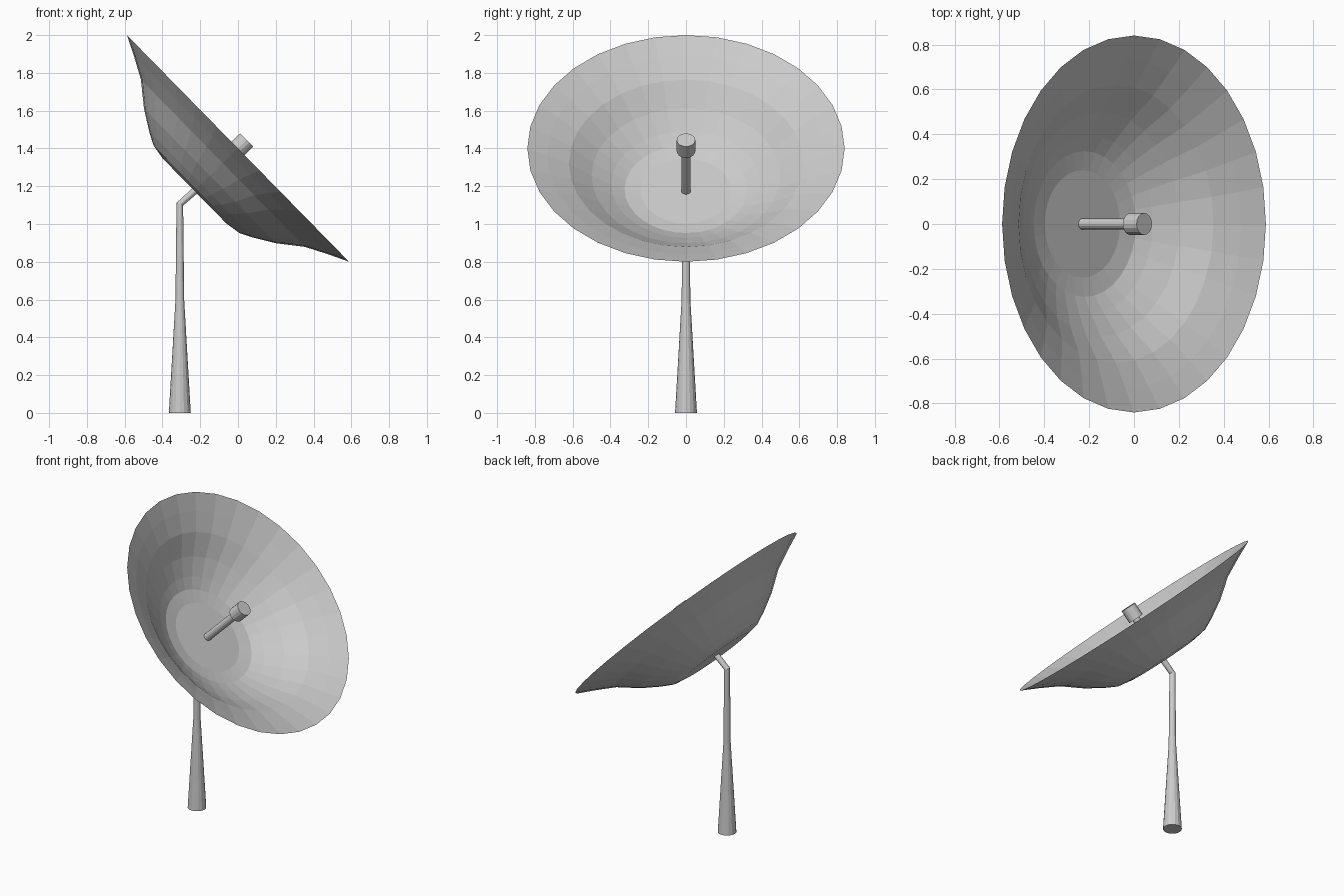
import bpy, bmesh
from math import cos, sin, pi
from mathutils import Vector

if "Cube" in bpy.data.objects:
    bpy.data.objects.remove(bpy.data.objects["Cube"])

AXIS = Vector((0.714, 0, 0.70)).normalized()   # direction the dish faces
UP = Vector((0, 0, 1))
RIM_CENTRE = Vector((0, 0, 1.4))


def loft(name, sections, sides, cap_start=True, cap_end=True):
    """Skin rings given as (centre, facing direction, radius)."""
    bm = bmesh.new()
    side = Vector((0, 1, 0))
    rings = []
    for centre, facing, r in sections:
        across = side.cross(facing).normalized()
        rings.append([bm.verts.new(centre + r * (cos(a) * across + sin(a) * side))
                      for a in (2 * pi * i / sides for i in range(sides))])
    for lo, hi in zip(rings, rings[1:]):
        for i in range(sides):
            j = (i + 1) % sides
            bm.faces.new((lo[i], lo[j], hi[j], hi[i]))
    if cap_start:
        bm.faces.new(rings[0][::-1])
    if cap_end:
        bm.faces.new(rings[-1])
    bmesh.ops.recalc_face_normals(bm, faces=bm.faces)
    mesh = bpy.data.meshes.new(name)
    bm.to_mesh(mesh)
    bm.free()
    obj = bpy.data.objects.new(name, mesh)
    bpy.context.collection.objects.link(obj)
    return obj


def on_axis(d):
    return RIM_CENTRE + AXIS * d


# Dish: thin open bowl with a flat centre and flared rim (radius, depth)
profile = [(0.24, -0.322), (0.325, -0.308), (0.395, -0.272), (0.50, -0.207),
           (0.62, -0.112), (0.735, -0.051), (0.84, 0.0)]
loft("dish", [(on_axis(d), AXIS, r) for r, d in profile], 32, cap_end=False)

# Mast: tapered foot, slim neck, mitred bend into the back of the dish
px = -0.308
loft("mast", [(Vector((px, 0, 0)), UP, 0.058),
              (Vector((px, 0, 0.60)), UP, 0.023),
              (Vector((px, 0, 1.105)), (UP + AXIS).normalized(), 0.019),
              (on_axis(-0.322), AXIS, 0.019)], 16)

# Feed rod and receiver head along the dish axis
loft("feed_rod", [(on_axis(-0.322), AXIS, 0.025), (on_axis(-0.02), AXIS, 0.025)], 16)
loft("receiver_head", [(on_axis(-0.022), AXIS, 0.049), (on_axis(0.064), AXIS, 0.049)], 16)
